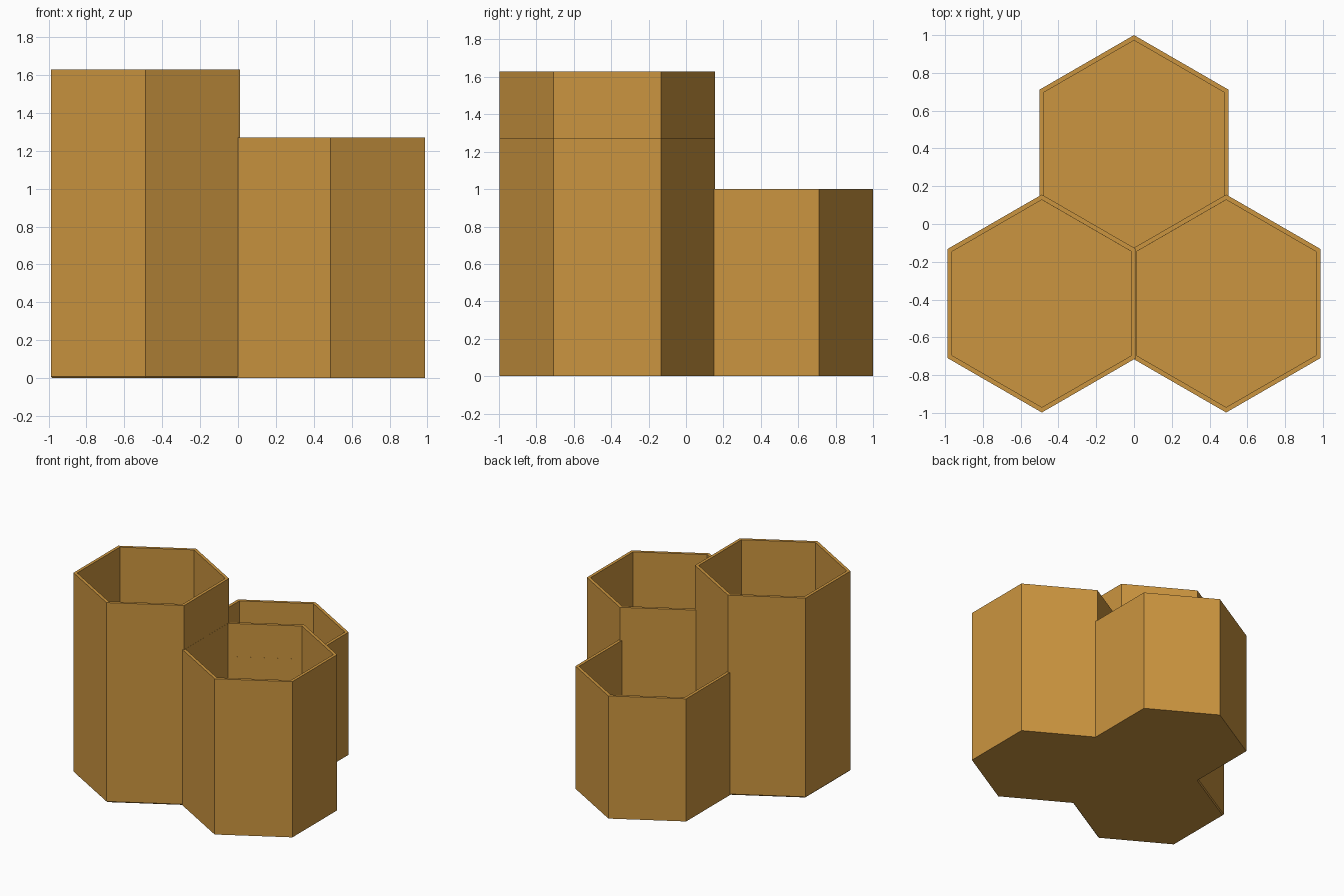
import bpy
import bmesh
from math import cos, sin, pi

cube = bpy.data.objects.get("Cube")
if cube:
    bpy.data.objects.remove(cube, do_unlink=True)

mat = bpy.data.materials.new("honey_brown")
mat.use_nodes = True
color = (0.60, 0.30, 0.05, 1)
mat.diffuse_color = color
mat.node_tree.nodes["Principled BSDF"].inputs["Base Color"].default_value = color

RADIUS = 0.577      # centre to outer corner
INNER = 0.549       # centre to inner corner
FLOOR = 0.025       # thickness of the cup floor


def hex_cup(name, x, y, height, chamfer=0.0):
    """Open hexagonal cup made by lofting hexagon rings: outside up, inside down."""
    rings = [(RADIUS, 0), (RADIUS, height), (INNER, height), (INNER, FLOOR)]
    if chamfer:
        rings[0] = (RADIUS, chamfer)
        rings.insert(0, (RADIUS - chamfer, 0))
    bm = bmesh.new()
    loops = []
    for r, z in rings:
        angles = [pi / 6 + i * pi / 3 for i in range(6)]
        loops.append([bm.verts.new((r * cos(a), r * sin(a), z)) for a in angles])
    for low, high in zip(loops, loops[1:]):
        for i in range(6):
            j = (i + 1) % 6
            bm.faces.new((low[i], low[j], high[j], high[i]))
    bm.faces.new(loops[0][::-1])
    bm.faces.new(loops[-1])
    bmesh.ops.recalc_face_normals(bm, faces=bm.faces)
    mesh = bpy.data.meshes.new(name)
    bm.to_mesh(mesh)
    bm.free()
    mesh.materials.append(mat)
    obj = bpy.data.objects.new(name, mesh)
    obj.location = (x, y, 0)
    bpy.context.collection.objects.link(obj)


# Three cups sharing walls in a honeycomb cluster
hex_cup("tall_cup", -0.488, -0.421, 1.63, chamfer=0.009)
hex_cup("medium_cup", 0.488, -0.421, 1.27)
hex_cup("short_cup", 0, 0.423, 1.0)
